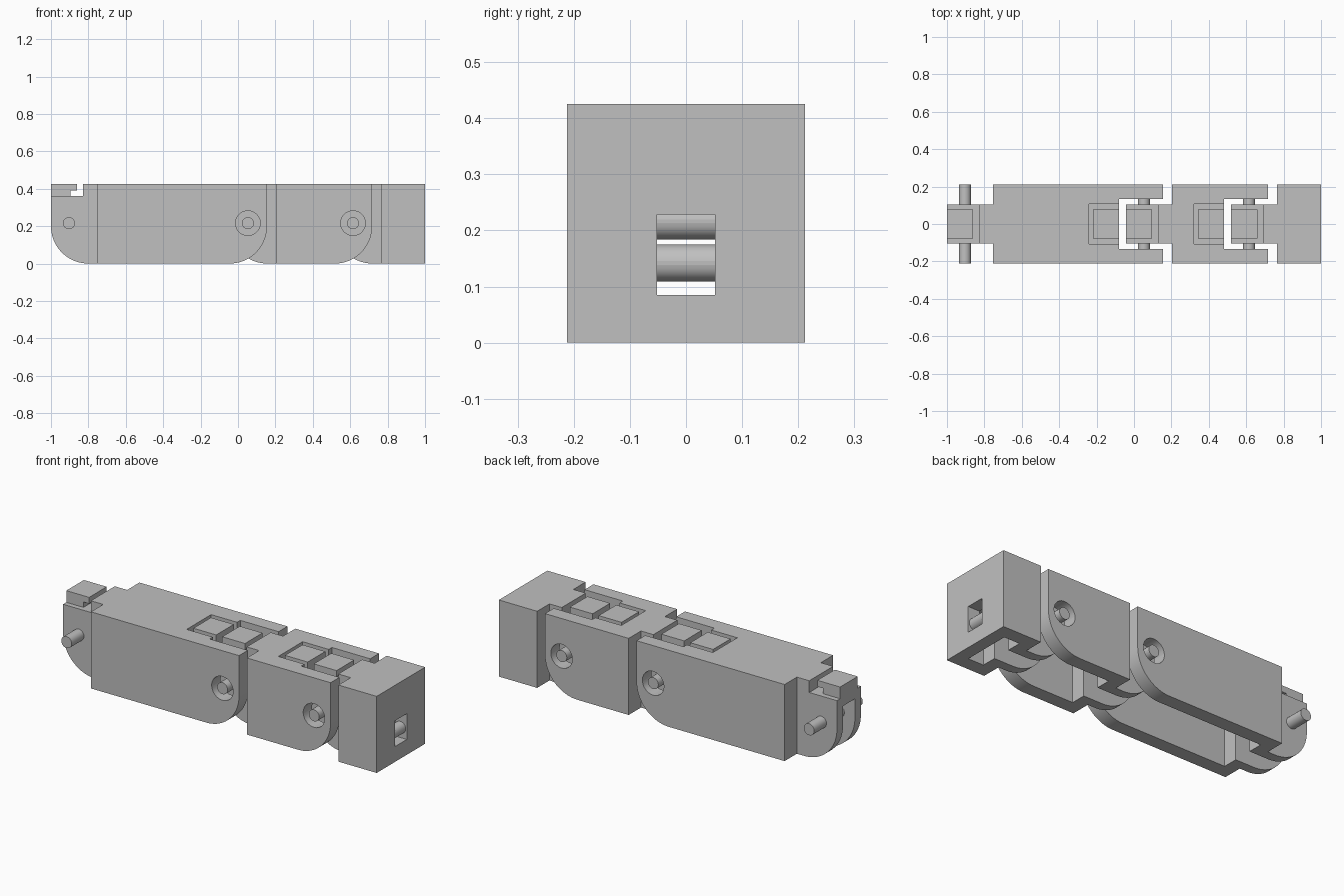
import bpy
import bmesh
from math import cos, sin, pi, radians
from mathutils import Matrix, Vector

if "Cube" in bpy.data.objects:
    bpy.data.objects.remove(bpy.data.objects["Cube"], do_unlink=True)

W = 0.2125      # half width
H = 0.425       # height
R = 0.2         # rounding under the joint ends
AXIS_Z = 0.216  # height of the hinge pins

grey = bpy.data.materials.new("plain grey")
grey.use_nodes = True
grey.diffuse_color = (0.53, 0.53, 0.53, 1)
grey.node_tree.nodes["Principled BSDF"].inputs["Base Color"].default_value = (0.53, 0.53, 0.53, 1)


def finish(bm, name):
    bmesh.ops.recalc_face_normals(bm, faces=bm.faces)
    mesh = bpy.data.meshes.new(name)
    bm.to_mesh(mesh)
    bm.free()
    mesh.materials.append(grey)
    ob = bpy.data.objects.new(name, mesh)
    bpy.context.collection.objects.link(ob)
    return ob


def extrude_profile(name, points, half):
    """Extrude an x-z outline across y."""
    bm = bmesh.new()
    face = bm.faces.new([bm.verts.new((x, -half, z)) for x, z in points])
    new = bmesh.ops.extrude_face_region(bm, geom=[face])["geom"]
    verts = [v for v in new if isinstance(v, bmesh.types.BMVert)]
    bmesh.ops.translate(bm, verts=verts, vec=(0, 2 * half, 0))
    return finish(bm, name)


def box(name, x0, x1, y0, y1, z0, z1):
    bm = bmesh.new()
    size = Matrix.Diagonal((x1 - x0, y1 - y0, z1 - z0, 1))
    mid = Matrix.Translation(((x0 + x1) / 2, (y0 + y1) / 2, (z0 + z1) / 2))
    bmesh.ops.create_cube(bm, size=1, matrix=mid @ size)
    return finish(bm, name)


def rod(name, x, z, radius, half):
    bm = bmesh.new()
    turn = Matrix.Rotation(radians(90), 4, "X") @ Matrix.Rotation(pi / 32, 4, "Z")
    bmesh.ops.create_cone(bm, cap_ends=True, segments=32, radius1=radius, radius2=radius,
                          depth=2 * half, matrix=Matrix.Translation((x, 0, z)) @ turn)
    ob = finish(bm, name)
    smooth_curves(ob)
    return ob


def smooth_curves(ob):
    """Smooth the curved faces and keep the flat planes flat."""
    for p in ob.data.polygons:
        p.use_smooth = max(abs(c) for c in p.normal) < 0.9999


def carve(ob, cutters):
    for c in cutters:
        c.hide_render = True
        mod = ob.modifiers.new("cut", "BOOLEAN")
        mod.operation = "DIFFERENCE"
        mod.solver = "EXACT"
        mod.object = c
    bpy.context.view_layer.update()
    graph = bpy.context.evaluated_depsgraph_get()
    mesh = bpy.data.meshes.new_from_object(ob.evaluated_get(graph))
    ob.modifiers.clear()
    ob.data = mesh
    for c in cutters:
        bpy.data.objects.remove(c, do_unlink=True)
    smooth_curves(ob)


def corner(cx, start, n=20):
    """Quarter arc of the rounded lower end."""
    return [(cx + R * cos(start + pi / 2 * i / n), R + R * sin(start + pi / 2 * i / n))
            for i in range(n + 1)]


def hook(name, x, d):
    """Overhanging band hook; d points from its flat end to its lip."""
    outline = [(0, 0.35), (0.105, 0.35), (0.105, 0.39), (0.14, 0.39), (0.14, H), (0, H)]
    extrude_profile(name, [(x + d * a, z) for a, z in outline], 0.077)


def segment(name, x0, x1, fork):
    body = x0 + 0.246
    right = corner(x1 - R, -pi / 2) if fork else [(x1, 0)]
    outline = corner(x0 + R, pi) + right + [(x1, H), (x0, H)]
    ob = extrude_profile(name + "_body", outline, W)

    # Narrow knuckle, its top step, the tendon slot and the hollow underside
    cuts = [box("cut", x0 - 0.1, body, s * 0.205 - 0.1, s * 0.205 + 0.1, -0.1, 0.6) for s in (-1, 1)]
    cuts.append(box("cut", x0 - 0.1, x0 + 0.17, -0.3, 0.3, 0.36, 0.6))
    cuts.append(box("cut", x0 - 0.1, body + 0.1, -0.052, 0.052, -0.1, 0.31))
    end = x1 - 0.23 if fork else x1 - 0.07
    cuts.append(box("cut", body + 0.07, end, -0.135, 0.135, -0.1, 0.25))
    if fork:
        # Fork opening, hook pocket and hinge holes in the cheeks
        cuts.append(box("cut", x1 - 0.235, x1 + 0.1, -0.135, 0.135, -0.2, 0.7))
        cuts.append(box("cut", x1 - 0.395, x1 - 0.22, -0.107, 0.107, 0.36, 0.65))
        cuts.append(rod("cut", x1 - 0.102, AXIS_Z, 0.066, 0.4))
        hook(name + "_rear_hook", x1 - 0.235, -1)
    else:
        # Tendon window through the tip
        cuts.append(box("cut", x1 - 0.15, x1 + 0.1, -0.052, 0.052, 0.085, 0.228))
        rod("tendon_bar", x1 - 0.04, 0.142, 0.033, 0.06)
    carve(ob, cuts)
    hook(name + "_knuckle_hook", x0, 1)
    rod(name + "_hinge_pin", x0 + 0.096, AXIS_Z, 0.032, W)


segment("base_segment", -1.0, 0.155, True)
segment("middle_segment", -0.043, 0.717, True)
segment("tip_segment", 0.519, 1.0, False)
